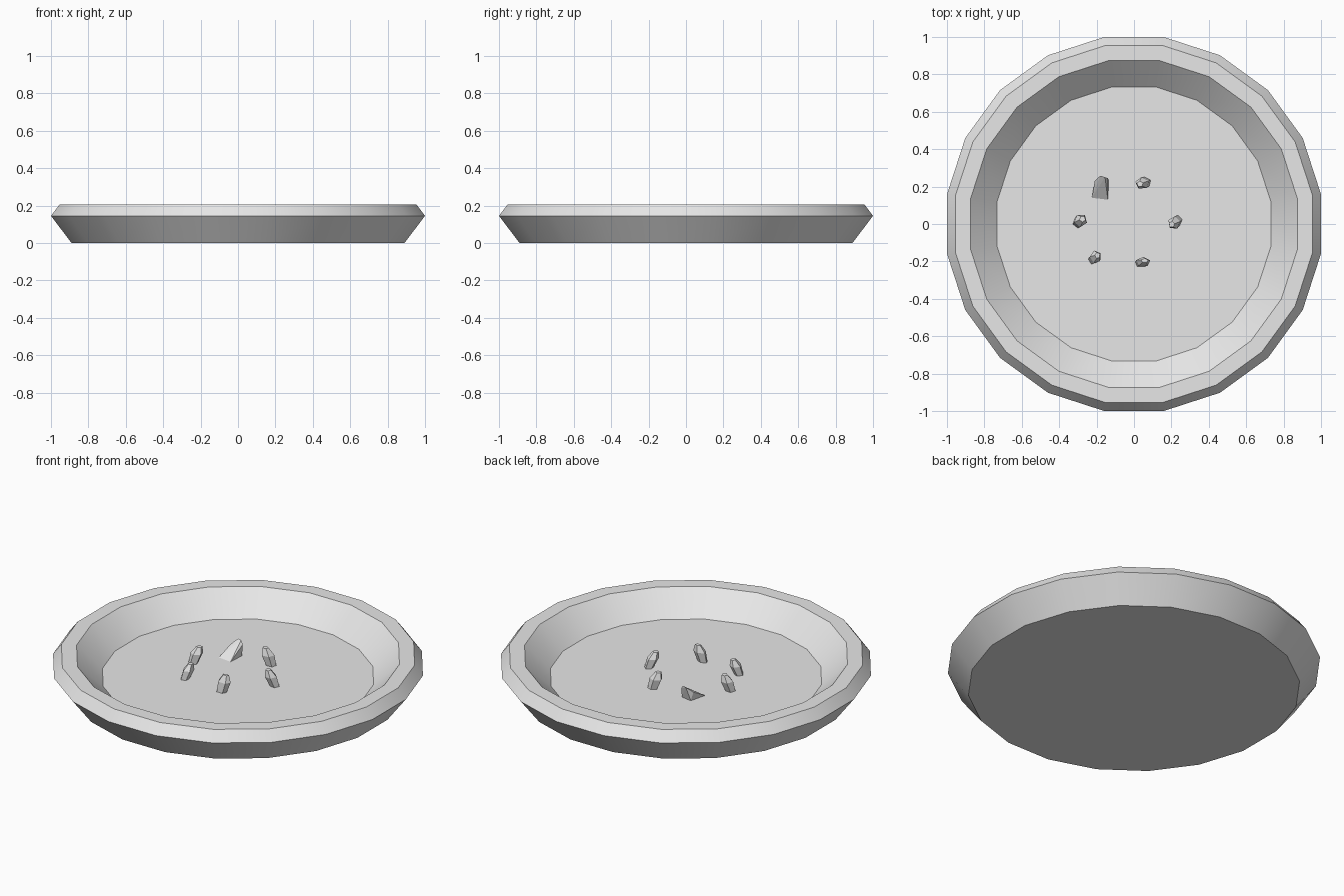
import bpy, bmesh, math
from mathutils import Vector, Matrix

cube = bpy.data.objects.get("Cube")
if cube:
    bpy.data.objects.remove(cube, do_unlink=True)

SIDES = 20
FLOOR = 0.075

grey = bpy.data.materials.new("light_grey")
grey.use_nodes = True
grey.diffuse_color = (0.8, 0.8, 0.8, 1)
grey.node_tree.nodes["Principled BSDF"].inputs["Base Color"].default_value = grey.diffuse_color


def add_object(name, bm):
    bmesh.ops.recalc_face_normals(bm, faces=bm.faces)
    mesh = bpy.data.meshes.new(name)
    bm.to_mesh(mesh)
    bm.free()
    mesh.materials.append(grey)
    obj = bpy.data.objects.new(name, mesh)
    bpy.context.collection.objects.link(obj)
    return obj


def ring(bm, sides, rx, ry, z, turn, shift=(0, 0)):
    step = math.tau / sides
    return [bm.verts.new((rx * math.cos(i * step + turn) + shift[0],
                          ry * math.sin(i * step + turn) + shift[1], z))
            for i in range(sides)]


# Dish: flat-to-flat half widths and heights, from underside to inner floor
profile = [(0.89, 0), (1.0, 0.145), (0.955, 0.205), (0.873, 0.205), (0.733, FLOOR)]
bm = bmesh.new()
half = math.pi / SIDES
rings = [ring(bm, SIDES, w / math.cos(half), w / math.cos(half), z, half)
         for w, z in profile]
for low, high in zip(rings, rings[1:]):
    for i in range(SIDES):
        j = (i + 1) % SIDES
        bm.faces.new((low[i], low[j], high[j], high[i]))
bm.faces.new(rings[0])
bm.faces.new(rings[-1])
dish = add_object("dish", bm)
bpy.ops.object.select_all(action='DESELECT')
dish.select_set(True)
bpy.context.view_layer.objects.active = dish
bpy.ops.object.shade_smooth_by_angle(angle=math.radians(30))


# Pebbles: faceted leaning chips standing on the floor
def pebble(name, x, y, width, depth, height, turn, lean):
    bm = bmesh.new()
    for level, scale in ((0, 0.75), (0.6, 0.95), (1, 0.45)):
        shift = [l * (level - 0.4) for l in lean]
        ring(bm, 5, width / 2 * scale, depth / 2 * scale, height * level, turn, shift)
    hull = bmesh.ops.convex_hull(bm, input=bm.verts)
    loose = {v for v in hull["geom_interior"] if isinstance(v, bmesh.types.BMVert)}
    bmesh.ops.delete(bm, geom=list(loose), context='VERTS')
    add_object(name, bm).location = (x, y, FLOOR)


pebble("pebble_back_right", 0.05, 0.22, 0.08, 0.07, 0.10, 0.4, (-0.03, -0.01))
pebble("pebble_right", -0.29, 0.015, 0.075, 0.075, 0.095, 0.9, (0.025, 0.02))
pebble("pebble_left", 0.22, 0.01, 0.07, 0.075, 0.095, 0.2, (-0.03, -0.02))
pebble("pebble_front_right", -0.21, -0.18, 0.065, 0.075, 0.09, 0.6, (0.025, 0.02))
pebble("pebble_front", 0.045, -0.205, 0.085, 0.055, 0.10, 0.3, (0.02, 0.015))

# Larger wedge-shaped chip, sloping up towards the back
bm = bmesh.new()
for x, y, z in ((-0.045, -0.06, 0), (0.04, -0.07, 0), (0.045, 0.03, 0), (-0.02, 0.04, 0),
                (-0.03, 0.03, 0.05), (0.04, 0.045, 0.06), (0, 0.058, 0.08), (0.025, 0.05, 0.08)):
    bm.verts.new((x, y, z))
bmesh.ops.convex_hull(bm, input=bm.verts)
add_object("wedge_chip", bm).location = (-0.18, 0.2, FLOOR)
